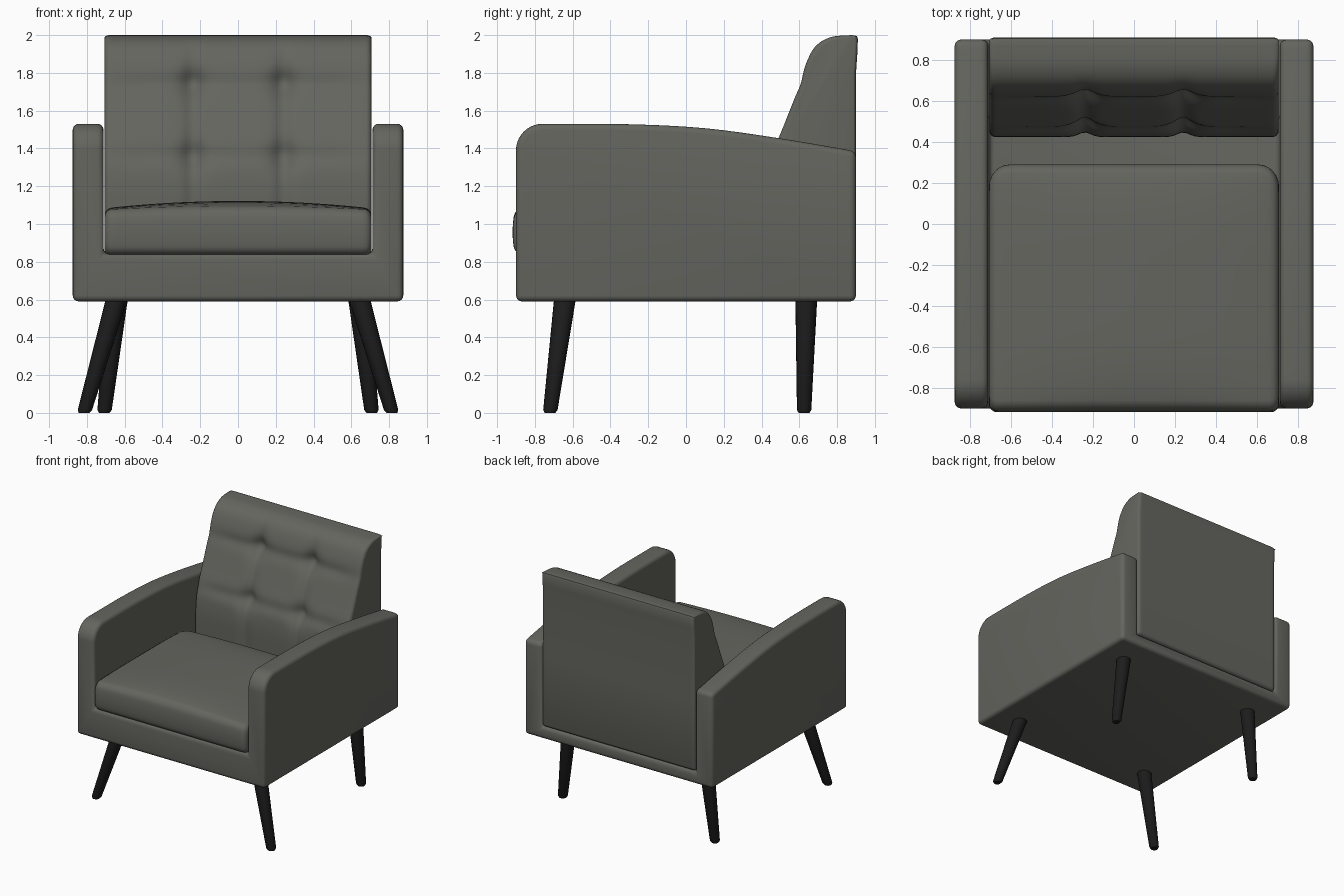
import bpy, bmesh, math
from mathutils import Vector

if "Cube" in bpy.data.objects:
    bpy.data.objects.remove(bpy.data.objects["Cube"])


def material(name, rgb):
    m = bpy.data.materials.new(name)
    m.diffuse_color = (*rgb, 1)
    m.use_nodes = True
    m.node_tree.nodes["Principled BSDF"].inputs["Base Color"].default_value = m.diffuse_color
    return m


FABRIC = material("grey fabric", (0.13, 0.13, 0.115))
WOOD = material("black wood", (0.012, 0.012, 0.012))


def finish(name, bm, mat):
    bmesh.ops.recalc_face_normals(bm, faces=bm.faces)
    me = bpy.data.meshes.new(name)
    bm.to_mesh(me)
    bm.free()
    ob = bpy.data.objects.new(name, me)
    bpy.context.collection.objects.link(ob)
    me.materials.append(mat)
    return ob


def smooth(ob, angle=40):
    bpy.ops.object.select_all(action='DESELECT')
    bpy.context.view_layer.objects.active = ob
    ob.select_set(True)
    bpy.ops.object.shade_smooth_by_angle(angle=math.radians(angle))


def loft(name, xs, section, mat):
    """Skin closed (y, z) sections placed along x, capped at both ends."""
    bm = bmesh.new()
    rings = [[bm.verts.new((x, y, z)) for y, z in section(x)] for x in xs]
    n = len(rings[0])
    for a, b in zip(rings, rings[1:]):
        for i in range(n):
            j = (i + 1) % n
            bm.faces.new((a[i], a[j], b[j], b[i]))
    bm.faces.new(rings[0])
    bm.faces.new(rings[-1])
    return finish(name, bm, mat)


def spline(pts, steps):
    """Catmull-Rom resampling of an open point list."""
    p = [Vector(q) for q in pts]
    p = [p[0]] + p + [p[-1]]
    out = []
    for i in range(1, len(p) - 2):
        a, b, c, d = p[i - 1:i + 3]
        for k in range(steps):
            t = k / steps
            out.append(0.5 * (2 * b + (c - a) * t + (2 * a - 5 * b + 4 * c - d) * t * t
                              + (3 * b - a - 3 * c + d) * t ** 3))
    return [tuple(v) for v in out + [p[-1]]]


def columns(half, r, inner):
    """x stations, dense at the rounded ends."""
    ends = [half - r + r * math.sin(math.pi / 2 * k / 6) for k in range(1, 7)]
    mid = [-(half - r) + 2 * (half - r) * k / inner for k in range(inner + 1)]
    return [-e for e in reversed(ends)] + mid + ends


def end_inset(x, half, r):
    t = max(0, min(1, (abs(x) - (half - r)) / r))
    return r * (1 - math.sqrt(1 - t * t))


# Body: arm outline across the full width, hollowed between the arms
arc = [(-0.76 - 0.14 * math.cos(a), 1.39 + 0.14 * math.sin(a))
       for a in (math.pi / 2 * k / 10 for k in range(11))]
arm_top = spline([(-0.76, 1.53), (-0.3, 1.528), (0.1, 1.507), (0.5, 1.453), (0.9, 1.385)], 5)
outline = [(-0.9, 0.59)] + arc + arm_top[1:] + [(0.9, 0.59)]
body = loft("body_with_arms", (-0.875, 0.875), lambda x: outline, FABRIC)
hollow = [(-1.2, 0.84), (0.5, 0.84), (0.5, 0.69), (1.2, 0.69), (1.2, 2.2), (-1.2, 2.2)]
cutter = loft("hollow_cutter", (-0.712, 0.712), lambda x: hollow, FABRIC)
cutter.hide_render = True
boolean = body.modifiers.new("hollow", 'BOOLEAN')
boolean.operation = 'DIFFERENCE'
boolean.solver = 'EXACT'
boolean.object = cutter
bevel = body.modifiers.new("soft edges", 'BEVEL')
bevel.width = 0.032
bevel.segments = 4
bevel.limit_method = 'ANGLE'
bevel.angle_limit = math.radians(40)
bevel.use_clamp_overlap = False
bpy.context.view_layer.objects.active = body
for name in ("hollow", "soft edges"):
    bpy.ops.object.modifier_apply(modifier=name)
bpy.data.objects.remove(cutter)
smooth(body)

# Seat cushion: rounded section with a crowned top and a bowed front
SEAT_HALF = 0.708


def seat_section(x):
    s = end_inset(x, SEAT_HALF, 0.04)
    back = 0.29 - 2.2 * end_inset(x, SEAT_HALF, 0.1) ** 1.0 * 0.5
    y0, y1, z0, z1, r = -0.905 + s, back, 0.835 + s * 0.6, 1.07 - s, 0.045
    pts = []
    corners = [(y0 + r, z0 + r, 180), (y1 - r, z0 + r, 270), (y1 - r, z1 - r, 0), (y0 + r, z1 - r, 90)]
    for i, (cy, cz, a0) in enumerate(corners):
        for k in range(6):
            a = math.radians(a0 + 18 * k)
            pts.append((cy + r * math.cos(a), cz + r * math.sin(a)))
        if i == 2:  # extra points over the top
            for k in range(1, 16):
                pts.append((cy + (y0 + r - cy) * k / 16, z1))
        if i == 3:  # and down the front
            for k in range(1, 6):
                pts.append((y0, cz + (z0 + r - cz) * k / 6))
    out = []
    fx = 1 - 0.75 * (x / SEAT_HALF) ** 2
    for y, z in pts:
        h = (z - z0) / (z1 - z0)
        v = (y - (y0 + y1) / 2) / ((y1 - y0) / 2)
        dz = 0.052 * fx * (1 - 0.7 * v ** 4) * max(0, h) if h > 0.5 else 0
        dy = -0.013 * math.sin(math.pi * min(1, max(0, h))) if v < -0.9 else 0
        out.append((y + dy, z + dz))
    return out


smooth(loft("seat_cushion", columns(SEAT_HALF, 0.1, 24), seat_section, FABRIC), 50)

# Backrest: leaning pillow with a two by two grid of tufts
BACK_HALF = 0.706
front = spline([(0.43, 0.72), (0.425, 1.0), (0.428, 1.2), (0.455, 1.36), (0.525, 1.54),
                (0.595, 1.72), (0.64, 1.86), (0.69, 1.945), (0.77, 1.99), (0.88, 2.0)], 8)
rear = [(0.905, 1.995), (0.91, 1.98), (0.907, 1.9), (0.9, 1.8), (0.9, 1.3),
        (0.9, 0.72), (0.893, 0.703), (0.875, 0.695), (0.45, 0.695)]


def bump(d, width):
    return math.exp(-(d / width) ** 2)


def tuft(x, z):
    rows = bump(z - 1.36, 0.045) + bump(z - 1.74, 0.045)
    cols = bump(abs(x) - 0.24, 0.04) * min(1, max(0, (1.98 - z) / 0.2))
    side = min(1, max(0, (0.69 - abs(x)) / 0.2))
    button = (bump(z - 1.36, 0.08) + bump(z - 1.74, 0.08)) * bump(abs(x) - 0.24, 0.075)
    return 0.014 * rows * (0.3 + 0.7 * side) + 0.022 * cols + 0.038 * button


def back_section(x):
    s = end_inset(x, BACK_HALF, 0.03)
    pts = [(y + tuft(x, z) + s, z - (s * 0.4 if z > 1.9 else 0)) for y, z in front]
    return pts + [(y - s * 0.5, z - (s * 0.4 if z > 1.9 else 0)) for y, z in rear]


smooth(loft("tufted_backrest", columns(BACK_HALF, 0.03, 64), back_section, FABRIC), 50)


# Legs: tapered round pegs, front pair splayed wider
def leg(name, top, foot):
    bm = bmesh.new()
    top, foot = Vector(top), Vector(foot)
    n = 20
    rings = []
    for t, r in ((0, 0.028), (0.025, 0.038), (1, 0.058)):
        c = foot.lerp(top, t)
        rings.append([bm.verts.new((c.x + r * math.cos(2 * math.pi * k / n),
                                    c.y + r * math.sin(2 * math.pi * k / n), c.z)) for k in range(n)])
    for a, b in zip(rings, rings[1:]):
        for i in range(n):
            j = (i + 1) % n
            bm.faces.new((a[i], a[j], b[j], b[i]))
    bm.faces.new(rings[0])
    bm.faces.new(rings[-1])
    smooth(finish(name, bm, WOOD), 35)


for side, label in ((-1, "left"), (1, "right")):
    leg("front_leg_" + label, (side * 0.64, -0.64, 0.61), (side * 0.815, -0.72, 0))
    leg("back_leg_" + label, (side * 0.64, 0.637, 0.61), (side * 0.708, 0.625, 0))
